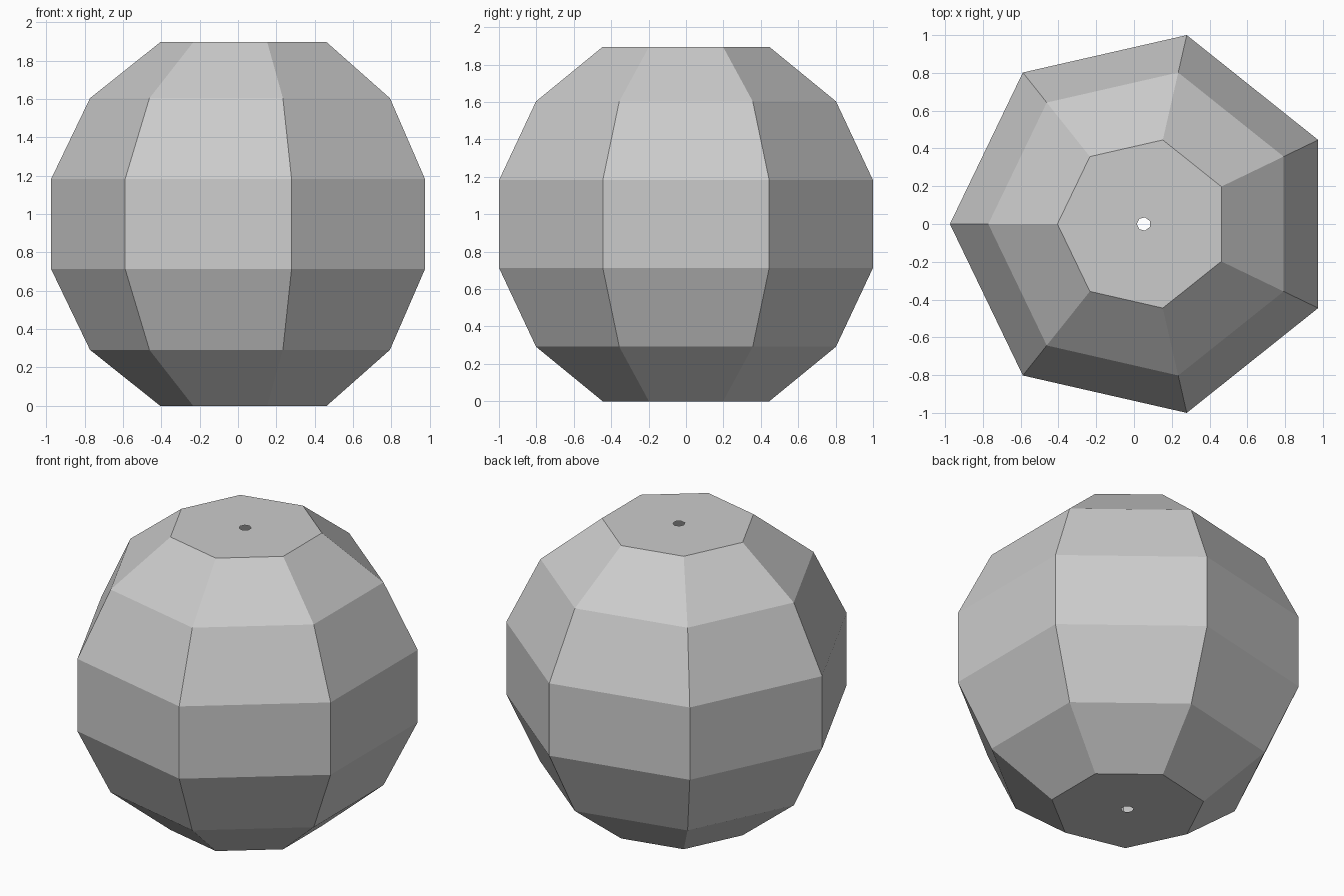
import bpy
import bmesh
from math import sin, cos, pi

cube = bpy.data.objects.get("Cube")
if cube:
    bpy.data.objects.remove(cube, do_unlink=True)

SIDES = 7
RADIUS = 1.052
HOLE = 0.036
CENTRE_X = 0.051

# Plain grey material
grey = bpy.data.materials.new("light grey")
grey.use_nodes = True
colour = (0.6, 0.6, 0.6, 1)
grey.diffuse_color = colour
grey.node_tree.nodes["Principled BSDF"].inputs["Base Color"].default_value = colour

# Profile: latitude rings of a sphere, with flat ends pierced by a small hole
profile = [(RADIUS * sin(pi * k / SIDES), -RADIUS * cos(pi * k / SIDES))
           for k in range(1, SIDES)]
base = profile[0][1]
profile = [(HOLE, base)] + profile + [(HOLE, -base)]

# Faceted bead: open shell lathed around the vertical axis
bm = bmesh.new()
rings = []
for r, z in profile:
    angles = [pi + 2 * pi * i / SIDES for i in range(SIDES)]
    rings.append([bm.verts.new((CENTRE_X + r * cos(a), r * sin(a), z - base))
                  for a in angles])
for low, high in zip(rings, rings[1:]):
    for i in range(SIDES):
        j = (i + 1) % SIDES
        bm.faces.new((low[i], low[j], high[j], high[i]))

mesh = bpy.data.meshes.new("faceted_bead")
bm.to_mesh(mesh)
bm.free()
mesh.materials.append(grey)
bead = bpy.data.objects.new("faceted_bead", mesh)
bpy.context.collection.objects.link(bead)
